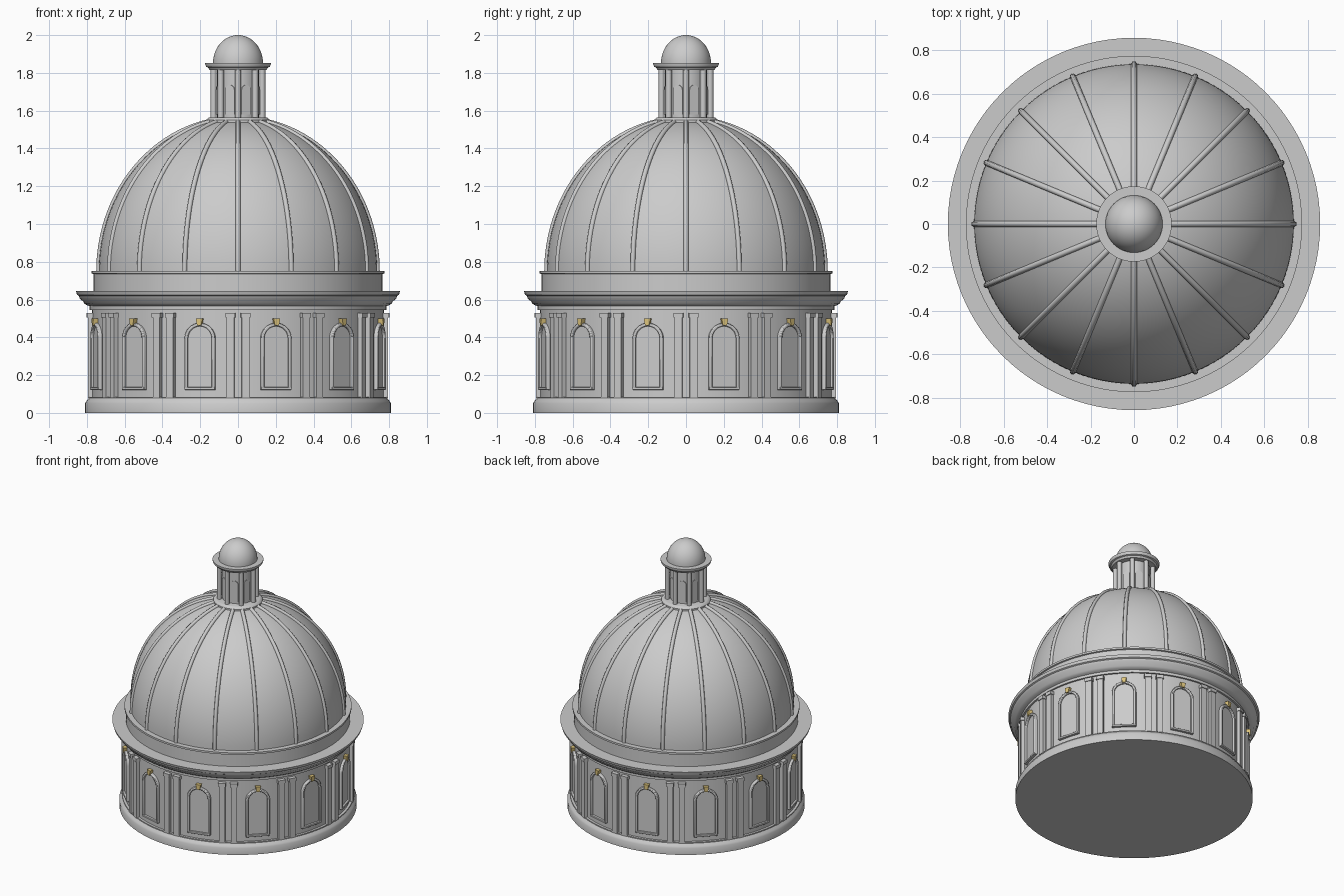
import bpy, bmesh
from math import sin, cos, pi, radians, sqrt

if "Cube" in bpy.data.objects:
    bpy.data.objects.remove(bpy.data.objects["Cube"])

def finish(name, bm, color=None, bevel=0):
    bmesh.ops.recalc_face_normals(bm, faces=bm.faces)
    me = bpy.data.meshes.new(name)
    bm.to_mesh(me)
    bm.free()
    ob = bpy.data.objects.new(name, me)
    bpy.context.collection.objects.link(ob)
    if color:
        m = bpy.data.materials.new(name)
        m.diffuse_color = color
        m.use_nodes = True
        m.node_tree.nodes["Principled BSDF"].inputs["Base Color"].default_value = m.diffuse_color
        me.materials.append(m)
    if bevel:
        b = ob.modifiers.new("bevel", 'BEVEL')
        b.width, b.segments, b.limit_method = bevel, 2, 'ANGLE'
    bpy.ops.object.select_all(action='DESELECT')
    ob.select_set(True)
    bpy.context.view_layer.objects.active = ob
    bpy.ops.object.shade_smooth_by_angle(angle=radians(32))
    return ob

def lathe_into(bm, prof, n, cx=0, cy=0):
    rings = []
    for r, z in prof:
        if r == 0:
            rings.append([bm.verts.new((cx, cy, z))] * n)
        else:
            rings.append([bm.verts.new((cx + r*cos(2*pi*i/n), cy + r*sin(2*pi*i/n), z)) for i in range(n)])
    for a, b in zip(rings, rings[1:]):
        for i in range(n):
            j = (i + 1) % n
            bm.faces.new(list(dict.fromkeys((a[i], a[j], b[j], b[i]))))

def lathe(name, prof, n=96):
    bm = bmesh.new()
    lathe_into(bm, prof, n)
    return finish(name, bm)

def prisms(name, outlines, r0, r1, angles, color=None, bevel=0):
    """Extrude (tangent, z) outlines from radius r0 to r1 at every angle."""
    bm = bmesh.new()
    for deg in angles:
        a = radians(deg)
        for pts in outlines:
            ends = [[bm.verts.new((r*sin(a) + u*cos(a), -r*cos(a) + u*sin(a), z)) for u, z in pts]
                    for r in (r0, r1)]
            bm.faces.new(ends[0])
            bm.faces.new(ends[1])
            for i in range(len(pts)):
                j = (i + 1) % len(pts)
                bm.faces.new((ends[0][i], ends[0][j], ends[1][j], ends[1][i]))
    return finish(name, bm, color, bevel)

def rect(w, z0, z1):
    return [(-w, z0), (w, z0), (w, z1), (-w, z1)]

def arch(w, z0, spring, n=16):
    return [(w, z0)] + [(w*cos(pi*i/n), spring + w*sin(pi*i/n)) for i in range(n + 1)] + [(-w, z0)]

# Drum: plinth and wall
lathe("plinth", [(0, 0), (.81, 0), (.81, .05), (.803, .062), (.79, .078), (.79, .085), (0, .085)])
lathe("drum_wall", [(.772, .08), (.772, .56)])

# Main cornice and attic band
lathe("cornice", [(.76, .545), (.785, .545), (.785, .565), (.8, .57), (.815, .58), (.82, .59),
                  (.838, .605), (.843, .62), (.852, .625), (.858, .645), (.76, .645)])
lathe("attic", [(.765, .64), (.765, .735), (.775, .738), (.775, .752), (.7, .752)])

# Paired pilasters with capitals and bases
pairs = [30*k + s*2.95 for k in range(12) for s in (-1, 1)]
prisms("pilasters", [rect(.021, .08, .51)], .755, .795, pairs)
prisms("pilaster_capitals", [rect(.026, .505, .53)], .755, .801, pairs)

# Arched windows: pane, frame, sill, keystone
bays = [15 + 30*k for k in range(12)]
prisms("window_panes", [arch(.07, .13, .393)], .75, .774, bays)
prisms("window_frames", [arch(.083, .13, .393) + arch(.066, .13, .393)[::-1]], .755, .789, bays, bevel=.005)
prisms("window_sills", [rect(.083, .122, .137)], .755, .789, bays, bevel=.003)
prisms("keystones", [[(-.011, .463), (.011, .463), (.018, .5), (-.018, .5)]], .755, .798, bays,
       color=(.72, .55, .2, 1))

# Dome shell
R, H, Z = .737, .81, .75
t_end = math_end = 1.36
meridian = [(R*cos(t_end*i/32), Z + H*sin(t_end*i/32)) for i in range(33)]
lathe("dome", meridian + [(0, meridian[-1][1])])

# Sixteen ribs following the meridian
cu = bpy.data.curves.new("dome_ribs", 'CURVE')
cu.dimensions = '3D'
cu.bevel_depth = .0135
cu.bevel_resolution = 2
cu.use_fill_caps = True
for k in range(16):
    a = 2*pi*k/16
    sp = cu.splines.new('POLY')
    sp.points.add(len(meridian) - 1)
    for p, (r, z) in zip(sp.points, meridian):
        p.co = (r*cos(a), r*sin(a), z, 1)
    sp.use_smooth = True
bpy.context.collection.objects.link(bpy.data.objects.new("dome_ribs", cu))

# Lantern: base ring, core, cornice, cap
lathe("lantern_base", [(0, 1.53), (.168, 1.53), (.168, 1.55), (.158, 1.562), (.15, 1.565), (0, 1.565)], 64)
lathe("lantern_core", [(.11, 1.55), (.11, 1.83)], 48)
lathe("lantern_cornice", [(0, 1.815), (.15, 1.815), (.158, 1.828), (.168, 1.832), (.174, 1.845),
                          (.174, 1.853), (0, 1.853)], 64)
lathe("lantern_cap", [(.132*cos(pi/2*i/16), 1.853 + .147*sin(pi/2*i/16)) for i in range(16)] + [(0, 2)], 48)

# Lantern columns and arched panels
bm = bmesh.new()
for k in range(8):
    a = 2*pi*k/8
    lathe_into(bm, [(.016, 1.56), (.016, 1.82)], 16, .129*cos(a), .129*sin(a))
finish("lantern_columns", bm)
prisms("lantern_windows", [arch(.026, 1.58, 1.71, 8)], .09, .114, [22.5 + 45*k for k in range(8)])
